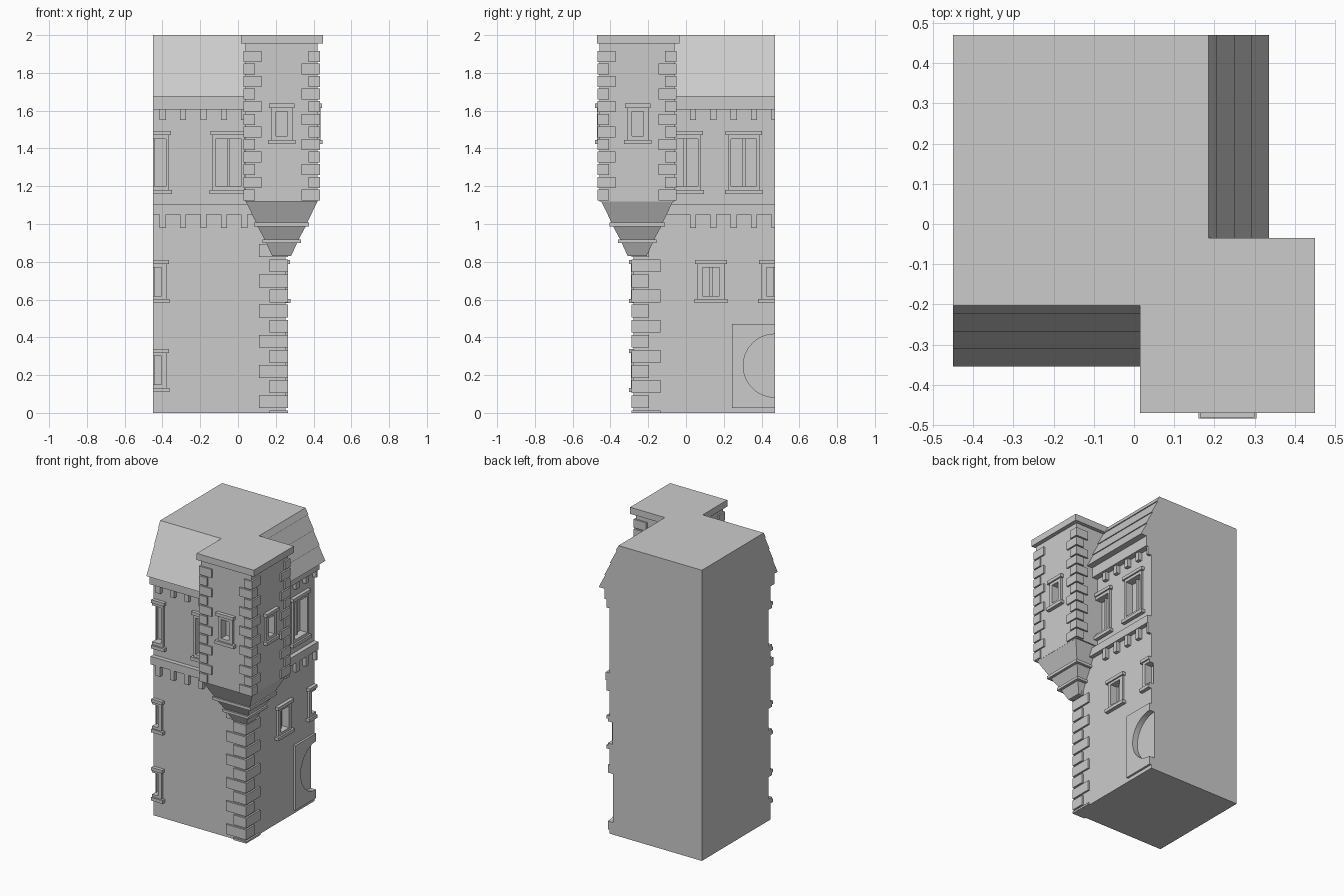
import bpy, bmesh
from mathutils import Vector

cube = bpy.data.objects.get("Cube")
if cube:
    bpy.data.objects.remove(cube)

stone = bpy.data.materials.new("grey_stone")
stone.use_nodes = True
GREY = (0.6, 0.6, 0.6, 1)
stone.diffuse_color = GREY
stone.node_tree.nodes["Principled BSDF"].inputs["Base Color"].default_value = GREY

# Overall limits and wall planes
LEFT, BACK = -0.45, 0.47
WALL_X, WALL_Y = 0.252, -0.277
TX0, TX1, TY0, TY1 = 0.04, 0.422, -0.457, -0.06
parts = {}


def mesh_for(name):
    return parts.setdefault(name, bmesh.new())


def prism(name, low, high, z0, z1):
    """Four-sided block between two rectangles (x0, x1, y0, y1)."""
    bm = mesh_for(name)
    rings = []
    for (x0, x1, y0, y1), z in ((low, z0), (high, z1)):
        rings.append([bm.verts.new((x, y, z)) for x, y in
                      ((x0, y0), (x1, y0), (x1, y1), (x0, y1))])
    a, b = rings
    bm.faces.new(a[::-1])
    bm.faces.new(b)
    for i in range(4):
        j = (i + 1) % 4
        bm.faces.new((a[i], a[j], b[j], b[i]))


def box(name, x0, x1, y0, y1, z0, z1, clip=True):
    if clip:
        x0, y1, z0 = max(x0, LEFT), min(y1, BACK), max(z0, 0)
        if x1 <= x0 or y1 <= y0:
            return
    prism(name, (x0, x1, y0, y1), (x0, x1, y0, y1), z0, z1)


def on_wall(name, wall, u0, u1, d0, d1, z0, z1, clip=True):
    """Block on a wall: u runs along it, d points outward."""
    side, plane = wall
    if side == "front":
        box(name, u0, u1, plane - d1, plane - d0, z0, z1, clip)
    else:
        box(name, plane + d0, plane + d1, u0, u1, z0, z1, clip)


FRONT, SIDE = ("front", WALL_Y), ("side", WALL_X)
TOWER_FRONT, TOWER_SIDE = ("front", TY0), ("side", TX1)


def window(wall, u, z0, z1, half, jamb, cutter, mullion=True, lip=0.02):
    """Recessed opening with frame, lintel, sill and optional mullion."""
    on_wall(cutter, wall, u - half, u + half, -0.04, 0.1, z0, z1, False)
    out = half + jamb
    for s in (-1, 1):
        a, b = sorted((u + s * half, u + s * out))
        on_wall("window_frames", wall, a, b, -0.01, 0.014, z0 - lip, z1 + lip)
    on_wall("window_frames", wall, u - half, u + half, -0.01, 0.014, z1, z1 + lip)
    on_wall("window_frames", wall, u - half, u + half, -0.01, 0.014, z0 - lip, z0)
    on_wall("window_lintels", wall, u - out - 0.012, u + out + 0.012,
            -0.01, 0.024, z1 + lip, z1 + lip + 0.022)
    on_wall("window_sills", wall, u - out - 0.016, u + out + 0.016,
            -0.01, 0.026, z0 - lip - 0.022, z0 - lip)
    if mullion:
        on_wall("window_mullions", wall, u - 0.008, u + 0.008, -0.045, -0.02, z0, z1)


# Main walls and tower shaft
box("main_walls", LEFT, WALL_X, WALL_Y, BACK, 0, 1.64)
box("tower_walls", TX0, TX1, TY0, TY1, 1.12, 1.97)
box("tower_cap", 0.015, 0.45, -0.47, -0.035, 1.955, 2)

# Windows
for wall, spots in ((FRONT, (-0.45, -0.05)), (SIDE, (-0.005, 0.306))):
    for u in spots:
        window(wall, u, 1.2, 1.45, 0.068, 0.016, "wall_cutter")
for wall, u, z in ((FRONT, LEFT, 0.15), (FRONT, LEFT, 0.62),
                   (SIDE, 0.132, 0.62), (SIDE, BACK, 0.62)):
    window(wall, u, z, z + 0.15, 0.045, 0.027, "wall_cutter", lip=0.017)
window(TOWER_FRONT, 0.232, 1.465, 1.595, 0.03, 0.026, "tower_cutter", False)
window(TOWER_SIDE, -0.255, 1.465, 1.595, 0.03, 0.026, "tower_cutter", False)

# Door surround with a round recessed door
on_wall("door_surround", SIDE, 0.243, BACK, -0.06, 0.014, 0.025, 0.47)


def disc_cutter(name):
    bm = mesh_for(name)
    made = bmesh.ops.create_cone(bm, cap_ends=True, segments=48,
                                 radius1=0.167, radius2=0.167, depth=0.2)
    for v in made["verts"]:
        x, y, z = v.co
        v.co = Vector((WALL_X - 0.025 + 0.1 + z, BACK + x, 0.25 + y))


disc_cutter("wall_cutter")
disc_cutter("door_cutter")

# Corner stones of the lower walls, long arm alternating between faces
for k in range(-1, 11):
    lx, ly = (0.142, 0.08) if k % 2 == 0 else (0.085, 0.142)
    z = 0.025 + 0.08 * k
    box("wall_cornerstones", WALL_X - lx, WALL_X + 0.012,
        WALL_Y - 0.012, WALL_Y + ly, z, z + 0.068)

# Corner stones of the tower
for k in range(12):
    z = 1.125 + 0.0667 * k
    for cx, cy, flip in ((TX1, TY0, 0), (TX0, TY0, 1), (TX1, TY1, 1)):
        lx, ly = (0.085, 0.05) if (k + flip) % 2 == 0 else (0.05, 0.085)
        x0, x1 = (cx - lx, cx + 0.011) if cx == TX1 else (cx - 0.011, cx + lx)
        y0, y1 = (cy - 0.011, cy + ly) if cy == TY0 else (cy - ly, cy + 0.011)
        box("tower_cornerstones", x0, x1, y0, y1, z, z + 0.058)

# Tapered corbel under the tower
CX, CY = 0.231, -0.2585
corbel = [(0.83, 0.05), (0.9, 0.082), (0.9, 0.102), (0.918, 0.102), (0.918, 0.09),
          (0.988, 0.128), (0.988, 0.146), (1.008, 0.146), (1.008, 0.136), (1.12, 0.19)]


def square(h):
    return (CX - h, CX + h, CY - h, CY + h)


for (z0, h0), (z1, h1) in zip(corbel, corbel[1:]):
    if z1 > z0:
        prism("tower_corbel", square(h0), square(h1), z0, z1)

# Bands and cornice wrapping both street walls
for name, z0, z1, d in (("floor_band", 1.05, 1.105, 0.03), ("cornice", 1.605, 1.675, 0.04)):
    on_wall(name, FRONT, LEFT, WALL_X + d, -0.02, d, z0, z1)
    on_wall(name, SIDE, WALL_Y, BACK, -0.02, d, z0, z1)

# Small brackets below each band
for z0, z1 in ((0.98, 1.05), (1.55, 1.605)):
    for k in range(5):
        u = -0.415 + 0.108 * k
        on_wall("brackets", FRONT, u, u + 0.033, -0.01, 0.026, z0, z1)
        u = 0.02 + 0.108 * k
        on_wall("brackets", SIDE, u, u + 0.033, -0.01, 0.026, z0, z1)

# Steep roof in overlapping courses
levels = [1.675, 1.77, 1.865, 1.96, 2.0]


def roof_section(z, extra=0):
    r = (2.0 - z) * 0.455
    return (LEFT, 0.185 + r + extra, -0.203 - r - extra, BACK)


for z0, z1 in zip(levels, levels[1:]):
    prism("roof", roof_section(z0, 0.003), roof_section(z1, -0.004 if z1 < 2 else 0), z0, z1)
box("roof", LEFT, 0.25, -0.27, BACK, 1.63, 1.675)

# Turn every part into an object
objects = {}
for name, bm in parts.items():
    bmesh.ops.recalc_face_normals(bm, faces=bm.faces)
    mesh = bpy.data.meshes.new(name)
    bm.to_mesh(mesh)
    bm.free()
    mesh.materials.append(stone)
    objects[name] = bpy.data.objects.new(name, mesh)
    bpy.context.collection.objects.link(objects[name])

# Cut the openings
for target, cutter in (("main_walls", "wall_cutter"), ("tower_walls", "tower_cutter"),
                       ("door_surround", "door_cutter")):
    ob = objects[target]
    cut = ob.modifiers.new("openings", "BOOLEAN")
    cut.operation, cut.solver, cut.object = "DIFFERENCE", "EXACT", objects[cutter]
    bpy.context.view_layer.objects.active = ob
    bpy.ops.object.modifier_apply(modifier=cut.name)
for name in ("wall_cutter", "tower_cutter", "door_cutter"):
    bpy.data.objects.remove(objects[name])
